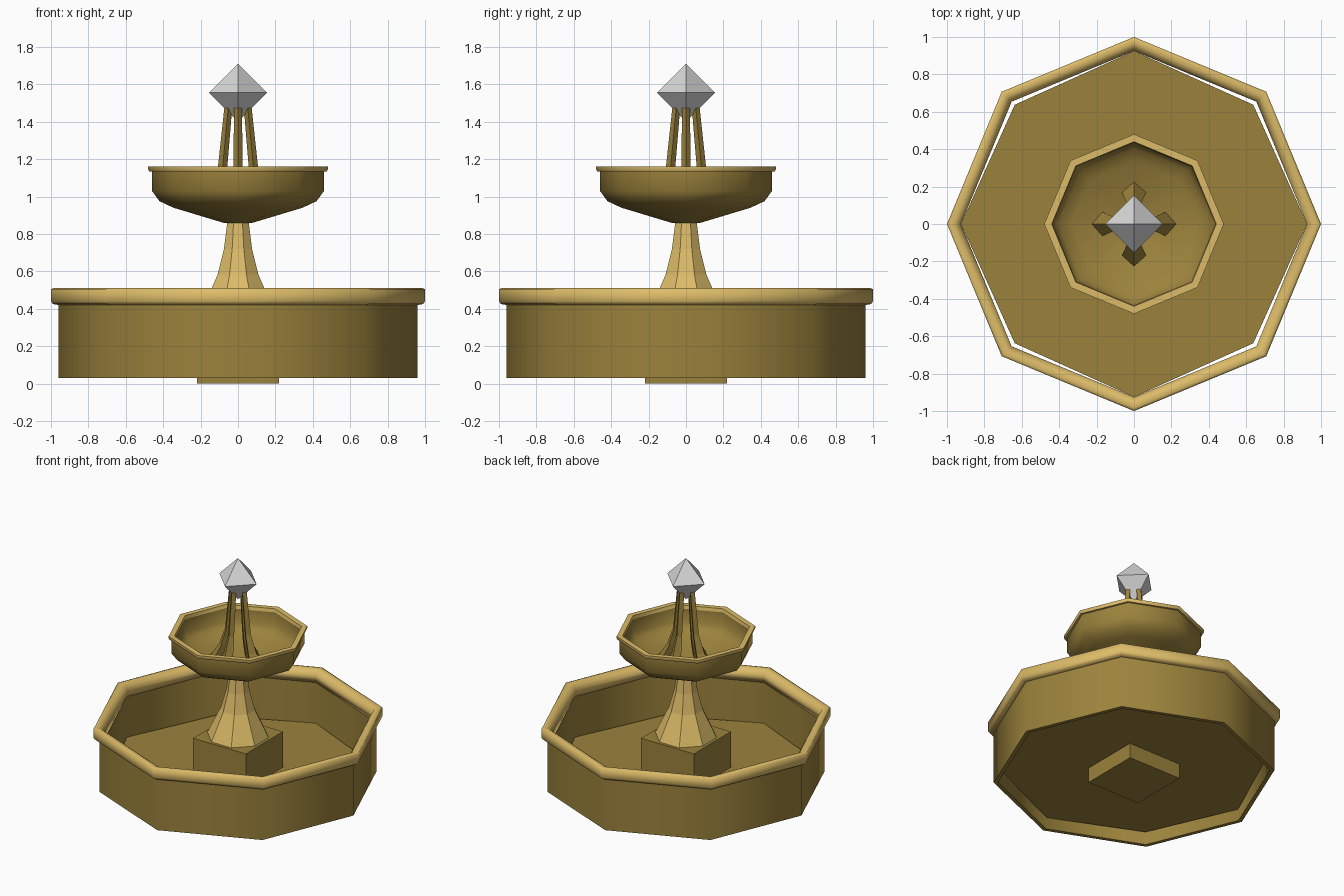
import bpy, bmesh, math
from mathutils import Vector

if "Cube" in bpy.data.objects:
    bpy.data.objects.remove(bpy.data.objects["Cube"])


def material(name, rgb):
    m = bpy.data.materials.new(name)
    m.diffuse_color = (*rgb, 1)
    m.use_nodes = True
    m.node_tree.nodes["Principled BSDF"].inputs["Base Color"].default_value = m.diffuse_color
    return m


DARK = material("dark_gold", (0.33, 0.225, 0.045))
LIGHT = material("light_gold", (0.72, 0.50, 0.14))
GREY = material("crystal_grey", (0.68, 0.68, 0.68))


def finish(name, bm, mat, smooth=None):
    bmesh.ops.recalc_face_normals(bm, faces=bm.faces)
    me = bpy.data.meshes.new(name)
    bm.to_mesh(me)
    bm.free()
    me.materials.append(mat)
    ob = bpy.data.objects.new(name, me)
    bpy.context.collection.objects.link(ob)
    if smooth:
        bpy.ops.object.select_all(action='DESELECT')
        ob.select_set(True)
        bpy.context.view_layer.objects.active = ob
        bpy.ops.object.shade_smooth_by_angle(angle=math.radians(smooth))
    return ob


def loft(bm, rings, closed=False, caps=False):
    """Skin a list of equally sized vertex rings."""
    rs = [[bm.verts.new(p) for p in r] for r in rings]
    n = len(rs[0])
    pairs = list(zip(rs, rs[1:])) + ([(rs[-1], rs[0])] if closed else [])
    for a, b in pairs:
        for i in range(n):
            j = (i + 1) % n
            bm.faces.new((a[i], a[j], b[j], b[i]))
    if caps:
        bm.faces.new(rs[0])
        bm.faces.new(rs[-1])


def octagon(r, z, turn=0.0):
    return [Vector((r * math.cos(k * math.pi / 4 + turn),
                    r * math.sin(k * math.pi / 4 + turn), z)) for k in range(8)]


def lathe(name, profile, mat, smooth=None, closed=True, turn=0.0):
    bm = bmesh.new()
    loft(bm, [octagon(r, z, turn) for r, z in profile], closed, not closed)
    return finish(name, bm, mat, smooth)


# Lower basin: wall and rounded rim
lathe("basin_wall", [(0.96, 0.03), (0.96, 0.43), (0.93, 0.43), (0.93, 0.03)], DARK, 50)
lathe("basin_rim", [(0.925, 0.42), (0.96, 0.42), (0.99, 0.425), (1.0, 0.44), (1.0, 0.505),
                    (0.985, 0.51), (0.965, 0.51), (0.945, 0.50), (0.925, 0.47)], LIGHT, 100)

# Basin floor, slightly short of the wall at the diagonals
bm = bmesh.new()
bm.faces.new([bm.verts.new(p * (0.975 if k % 2 else 1))
              for k, p in enumerate(octagon(0.925, 0.115))])
finish("basin_floor", bm, DARK)

# Square pedestal
bm = bmesh.new()
bmesh.ops.create_cube(bm, size=1)
for v in bm.verts:
    v.co = (v.co.x * 0.44, v.co.y * 0.44, (v.co.z + 0.5) * 0.38)
finish("pedestal", bm, DARK)

# Flared eight-sided column, flats facing the axes
k = 1 / math.cos(math.pi / 8)
lathe("column", [(0.20 * k, 0.375), (0.11 * k, 0.58), (0.075 * k, 0.72), (0.055 * k, 0.88)],
      LIGHT, closed=False, turn=math.pi / 8)

# Upper bowl: outer then inner skin, with its rim
lathe("upper_bowl", [(0.03, 0.855), (0.08, 0.86), (0.345, 0.94), (0.42, 0.975), (0.46, 1.03),
                     (0.46, 1.14), (0.44, 1.14), (0.44, 1.035), (0.405, 0.992), (0.335, 0.96),
                     (0.08, 0.885), (0.03, 0.88)], DARK, 60)
lathe("upper_rim", [(0.435, 1.135), (0.475, 1.135), (0.48, 1.145), (0.48, 1.16), (0.44, 1.16)],
      LIGHT, 60)

# Four diamond-section legs holding the crystal: radius, height, half width
leg = [(0.172, 0.91, 0.066), (0.115, 1.03, 0.04), (0.082, 1.16, 0.025), (0.052, 1.475, 0.021)]
bm = bmesh.new()
for q in range(4):
    u = Vector((math.cos(q * math.pi / 2), math.sin(q * math.pi / 2), 0))
    t = Vector((-u.y, u.x, 0))
    loft(bm, [[u * (r + w) + Vector((0, 0, z)), u * r + t * w + Vector((0, 0, z)),
               u * (r - w) + Vector((0, 0, z)), u * r - t * w + Vector((0, 0, z))]
              for r, z, w in leg], caps=True)
finish("crystal_legs", bm, DARK)

# Octahedral crystal
bm = bmesh.new()
h = 0.155
ring = [bm.verts.new(p) for p in ((h, 0, 1.555), (0, h, 1.555), (-h, 0, 1.555), (0, -h, 1.555))]
for z in (1.555 + h, 1.555 - h):
    tip = bm.verts.new((0, 0, z))
    for i in range(4):
        bm.faces.new((ring[i], ring[(i + 1) % 4], tip))
finish("crystal", bm, GREY)
